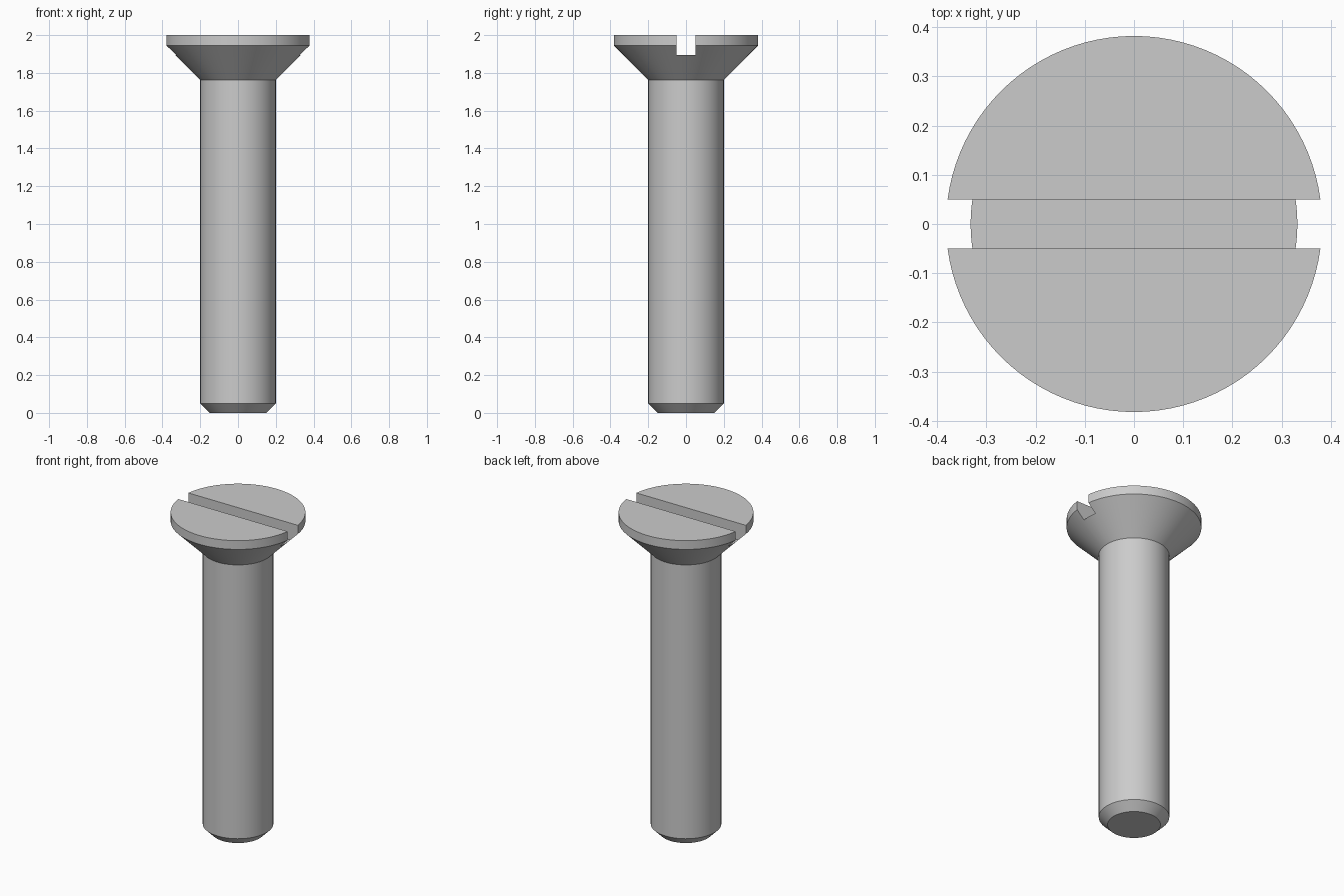
import bpy
import bmesh
from math import cos, sin, tau, radians

SEGMENTS = 96
# Radius and height of each ring: chamfered tip, shank, countersunk head
PROFILE = [(0.15, 0), (0.2, 0.05), (0.2, 1.763), (0.382, 1.945), (0.382, 2)]
SLOT_WIDTH, SLOT_FLOOR = 0.1, 1.895

cube = bpy.data.objects.get("Cube")
if cube:
    bpy.data.objects.remove(cube, do_unlink=True)

steel = bpy.data.materials.new("grey steel")
steel.use_nodes = True
colour = (0.6, 0.6, 0.6, 1)
steel.diffuse_color = colour
steel.node_tree.nodes["Principled BSDF"].inputs["Base Color"].default_value = colour


def make_object(name, bm):
    bmesh.ops.recalc_face_normals(bm, faces=bm.faces)
    mesh = bpy.data.meshes.new(name)
    bm.to_mesh(mesh)
    bm.free()
    mesh.materials.append(steel)
    obj = bpy.data.objects.new(name, mesh)
    bpy.context.collection.objects.link(obj)
    return obj


# Screw body: the profile turned about z, with flat end caps
bm = bmesh.new()
rings = [[bm.verts.new((r * cos(tau * i / SEGMENTS), r * sin(tau * i / SEGMENTS), z))
          for i in range(SEGMENTS)] for r, z in PROFILE]
for low, high in zip(rings, rings[1:]):
    for i in range(SEGMENTS):
        j = (i + 1) % SEGMENTS
        bm.faces.new((low[i], low[j], high[j], high[i]))
bm.faces.new(rings[0])
bm.faces.new(rings[-1])
screw = make_object("slotted_screw", bm)

# Driver slot: a straight bar cut across the head along x
bm = bmesh.new()
bmesh.ops.create_cube(bm, size=1)
bmesh.ops.scale(bm, verts=bm.verts, vec=(1, SLOT_WIDTH, 0.4))
bmesh.ops.translate(bm, verts=bm.verts, vec=(0, 0, SLOT_FLOOR + 0.2))
cutter = make_object("slot_cutter", bm)
cutter.hide_render = True

cut = screw.modifiers.new("driver slot", "BOOLEAN")
cut.operation = "DIFFERENCE"
cut.solver = "EXACT"
cut.object = cutter

bpy.ops.object.select_all(action="DESELECT")
screw.select_set(True)
bpy.context.view_layer.objects.active = screw
bpy.ops.object.modifier_apply(modifier=cut.name)
bpy.data.objects.remove(cutter, do_unlink=True)

# Round sides smooth, rims and slot edges crisp
bpy.ops.object.shade_smooth_by_angle(angle=radians(30))
